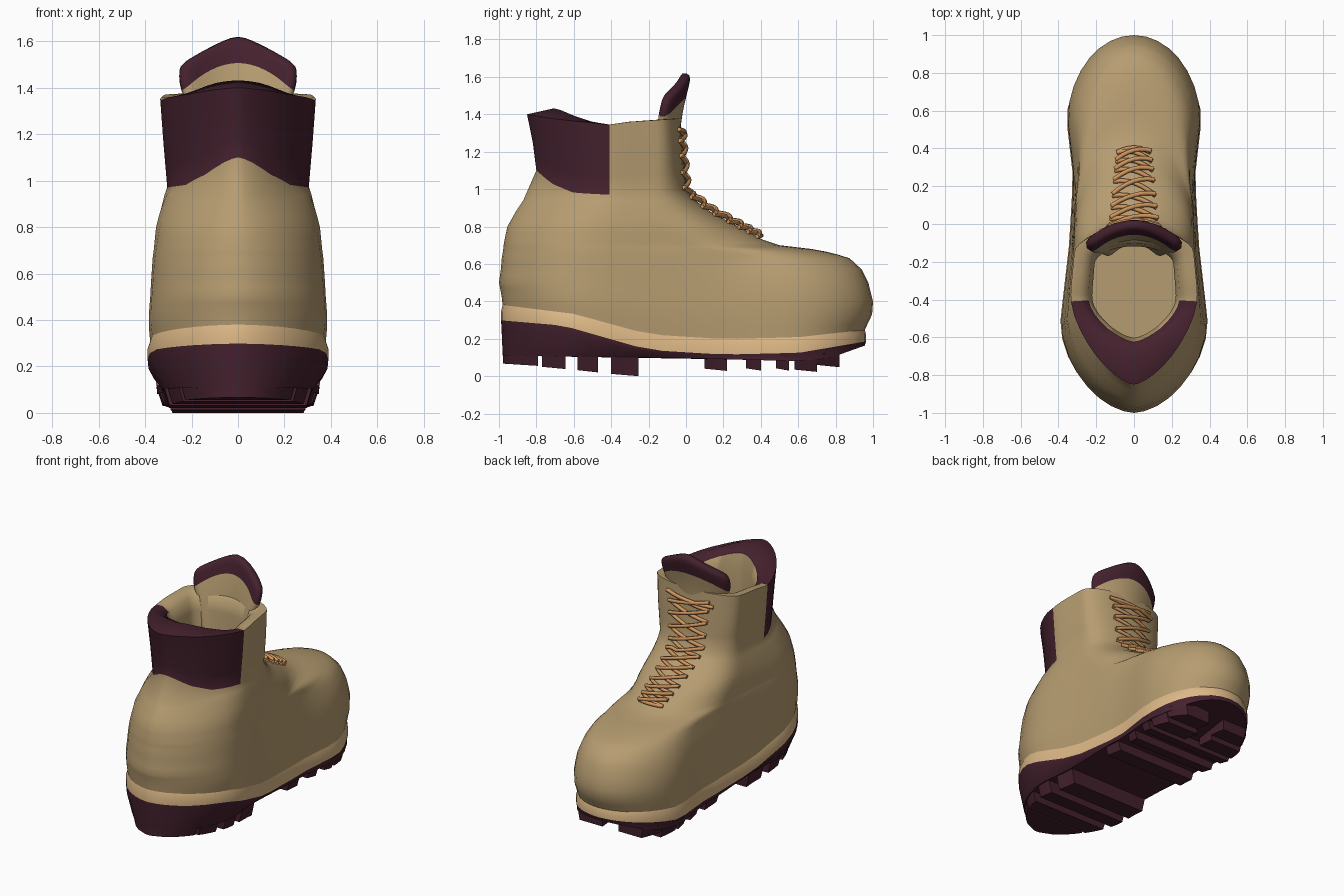
import bpy, bmesh, math

if "Cube" in bpy.data.objects:
    bpy.data.objects.remove(bpy.data.objects["Cube"])

# ---------- colours ----------
def material(name, rgb):
    m = bpy.data.materials.new(name)
    m.diffuse_color = (*rgb, 1)
    m.use_nodes = True
    m.node_tree.nodes["Principled BSDF"].inputs["Base Color"].default_value = m.diffuse_color
    return m

TAN = material("tan_leather", (0.47, 0.335, 0.165))
DARK = material("dark_plum", (0.058, 0.015, 0.027))
WELT = material("pale_welt", (0.72, 0.48, 0.24))
LACE = material("orange_lace", (0.62, 0.30, 0.11))

# ---------- helpers ----------
def table(rows, t):
    """Linear lookup; returns a list of the columns after the first."""
    if t <= rows[0][0]:
        return list(rows[0][1:])
    for a, b in zip(rows, rows[1:]):
        if t <= b[0]:
            f = (t - a[0]) / (b[0] - a[0])
            return [p + (q - p) * f for p, q in zip(a[1:], b[1:])]
    return list(rows[-1][1:])

def clamp(t):
    return min(1, max(0, t))

# height: back y, front y, front rounding depth, half width
BODY = [(.20, -.98, .955, .45, .378), (.30, -.985, .995, .48, .384), (.38, -.99, 1.0, .48, .384),
        (.50, -1.0, .975, .48, .378), (.57, -.99, .94, .48, .374), (.63, -.985, .875, .47, .37),
        (.66, -.98, .78, .47, .368), (.68, -.977, .67, .47, .366),
        (.70, -.975, .50, .45, .363), (.73, -.97, .41, .42, .36), (.80, -.955, .28, .36, .353),
        (.88, -.91, .13, .27, .335), (.94, -.87, .05, .2, .318), (1.0, -.80, .0, .15, .305),
        (1.2, -.82, -.02, .12, .322), (1.38, -.85, -.03, .12, .335)]
FOOT_W = [(-.5, 1), (-.1, .88), (.25, .83), (.57, .925), (1, .925)]
SHAFT_W = [(-.5, 1), (-.35, 1), (-.1, .93)]
WELT_TOP = [(-1, .38), (-.6, .33), (-.2, .22), (.2, .195), (.6, .205), (.95, .245)]
WELT_LOW = [(-1, .30), (-.65, .27), (-.2, .14), (.2, .115), (.6, .125), (.95, .185)]
SOLE_LOW = [(-1, .11), (-.3, .10), (.05, .095), (.6, .08), (.75, .09), (.96, .165)]
SOLE_TAPER = [(-.3, .82), (.1, .97)]
TOP = [(-.85, 1.40), (-.7, 1.375), (-.41, 1.345), (-.3, 1.36), (0, 1.38)]
COLLAR_LOW = [(-.8, 1.10), (-.72, 1.03), (-.6, .98), (-.41, .97), (0, 1.0)]
SPLIT, NB, NF = -.41, 9, 15
N = NB + NF

def half_width(y, z):
    yb, yf, d, w = table(BODY, z)
    s = clamp((z - .7) / .3)
    w *= table(FOOT_W, y)[0] * (1 - s) + table(SHAFT_W, y)[0] * s
    w *= 1 - .13 * clamp((y - .1) / .4) * clamp((z - .42) / .22) ** 2   # rounder toe box
    if y > yf - d:
        w *= math.sqrt(clamp(1 - ((y - yf + d) / d) ** 2))
    back = min(.45, -.4 - yb)
    if y < yb + back:                                                    # slightly pointed heel
        e = 1.75 - .25 * s
        w *= (1 - clamp((yb + back - y) / back) ** e) ** (1 / e)
    return w

def outline(z, height, scale=1.0, taper=None):
    """Closed plan outline of the boot at nominal height z."""
    yb, yf = table(BODY, z)[:2]
    ys = [yb + (SPLIT - yb) * (1 - math.cos(i / NB * math.pi / 2)) for i in range(NB)]
    ys += [SPLIT + (yf - SPLIT) * math.sin(i / NF * math.pi / 2) for i in range(NF + 1)]
    right = [(half_width(y, z) * scale * (taper(y) if taper else 1),
              y * (1 + (scale - 1) * .3), height(y)) for y in ys]
    return right + [(-x, y, h) for x, y, h in right[-2:0:-1]]

def build(name, bm, mats, angle=40):
    bmesh.ops.recalc_face_normals(bm, faces=bm.faces)
    me = bpy.data.meshes.new(name)
    bm.to_mesh(me)
    bm.free()
    for m in mats:
        me.materials.append(m)
    ob = bpy.data.objects.new(name, me)
    bpy.context.collection.objects.link(ob)
    bpy.ops.object.select_all(action='DESELECT')
    ob.select_set(True)
    bpy.context.view_layer.objects.active = ob
    bpy.ops.object.shade_smooth_by_angle(angle=math.radians(angle))
    return ob

def loft(name, rings, mats, rule=lambda r, k: 0, angle=40):
    bm = bmesh.new()
    vs = [[bm.verts.new(p) for p in ring] for ring in rings]
    n = len(rings[0])
    for r in range(len(vs) - 1):
        for k in range(n):
            q = (k + 1) % n
            f = bm.faces.new((vs[r][k], vs[r][q], vs[r + 1][q], vs[r + 1][k]))
            f.material_index = rule(r, k)
    bm.faces.new(vs[0])
    bm.faces.new(vs[-1])
    return build(name, bm, mats, angle)

# ---------- upper: stacked outlines, then over the rim and down inside ----------
top = lambda y: table(WELT_TOP, y)[0]
low = lambda y: table(WELT_LOW, y)[0]
base = lambda y: table(SOLE_LOW, y)[0]
taper = lambda y: table(SOLE_TAPER, y)[0]
rings = []
for z in [.20, .25, .30, .38, .44]:
    rings.append(outline(z, lambda y: top(y) + (z - .2) / .3 * (.5 - top(y))))
for z in [.50, .54, .57, .60, .63, .65, .665, .68, .69, .70, .715, .73, .76, .80, .84, .88, .91, .94]:
    rings.append(outline(z, lambda y: z))
collar_start = len(rings)
for t in [0, .25, .5, .75, 1]:
    rings.append(outline(1 + .38 * t, lambda y: table(COLLAR_LOW, y)[0] * (1 - t) + table(TOP, y)[0] * t))
rim = rings[-1]

def inner(sx, back, front, drop=0, floor=None, raised=0):
    return [(x * sx, -.4 + (y + .4) * (back if y < -.4 else front),
             z - drop + raised * clamp((-.55 - y) / .25) if floor is None else floor) for x, y, z in rim]

rings += [inner(.86, .68, .92, 0, None, .032), inner(.72, .5, .8, .03, None, .02),
          inner(.66, .45, .76, .12), inner(.66, .5, .76, 0, .9), inner(.7, .65, .76, 0, .45)]

def collar_rule(r, k):
    at_back = k < NB or k >= 2 * N - NB
    return 1 if at_back and collar_start <= r < collar_start + 6 else 0

loft("boot_upper", rings, [TAN, DARK], collar_rule, 50)

# ---------- welt band and sole ----------
loft("welt", [outline(.2, low, 1.03), outline(.2, lambda y: low(y) * .4 + top(y) * .6, 1.03),
              outline(.2, lambda y: top(y) + .004, 1.0)], [WELT])
loft("sole", [outline(.2, base, 1.0, lambda y: taper(y) + .05),
              outline(.2, lambda y: base(y) * .3 + low(y) * .7, 1.02),
              outline(.2, low, 1.03)], [DARK])

# ---------- tread lugs: bars following the sole outline ----------
def lug(name, y0, y1, bottom, inner_x=None):
    ys = [y0 + (y1 - y0) * i / 5 for i in range(6)]
    for side in ((1,) if inner_x is None else (1, -1)):
        layers = []
        for grow, lower in ((.05, False), (-.03, True)):
            pts = []
            for i, y in enumerate(ys):
                x = half_width(y, .2) * (taper(y) + grow)
                pts.append((x * side, y, bottom - .012 * i / 5 if lower else base(y) + .03))
            far = [((-x if inner_x is None else inner_x * side), y, z) for x, y, z in pts[::-1]]
            layers.append(pts + far)
        loft(name, layers, [DARK], angle=30)

for i, (a, b, z) in enumerate([(-.978, -.79, .067), (-.77, -.645, .05), (-.58, -.47, .032), (-.40, -.255, .012)]):
    lug("heel_lug_%d" % i, a, b, z)
for i, (a, b, z) in enumerate([(.10, .22, .04), (.32, .40, .042), (.48, .55, .042)]):
    lug("forefoot_lug_%d" % i, a, b, z)
lug("toe_lug", .58, .70, .035, .06)
lug("toe_tip_lug", .70, .82, .06, .06)

# ---------- tongue: curved padded sheet with a dark top ----------
bm = bmesh.new()
grid = []
for row in range(8):
    line = []
    for col in range(9):
        u = col / 4 - 1
        arch, peak = 1.51 - .12 * u * u, 1.63 - .13 * abs(u) ** 1.2
        z = 1.0 + (arch - 1.0) * row / 5 if row <= 5 else arch + (peak - arch) * (row - 5) / 2
        w = table([(1.0, .15), (1.3, .20), (1.4, .255)], z)[0]
        yc = table([(1.0, -.08), (1.38, -.055), (1.63, .005)], z)[0]
        line.append(bm.verts.new((u * w, yc - .085 * u * u, z)))
    grid.append(line)
for r in range(7):
    for c in range(8):
        f = bm.faces.new((grid[r][c], grid[r][c + 1], grid[r + 1][c + 1], grid[r + 1][c]))
        f.material_index = 1 if r >= 5 else 0
tongue = build("tongue", bm, [TAN, DARK], 60)
mod = tongue.modifiers.new("padding", 'SOLIDIFY')
mod.thickness, mod.offset = .06, 0
tongue.modifiers.new("soften", 'SUBSURF').levels = 1

# ---------- laces: crossed cords lying on the front surface ----------
def on_front(x, z, lift):
    yf, d, w = table(BODY, z)[1:]
    y = yf - d + d * math.sqrt(clamp(1 - (x / (w * .85)) ** 2))
    slope = 1 if z < .97 else 0
    return (x, y + lift, z + lift * slope)

cords = bpy.data.curves.new("laces", 'CURVE')
cords.dimensions = '3D'
cords.bevel_depth = .012
cords.bevel_resolution = 1
cords.use_fill_caps = True

def cord(x0, z0, x1, z1, lift):
    sp = cords.splines.new('POLY')
    sp.points.add(6)
    for i, p in enumerate(sp.points):
        t = i / 6
        bow = .006 * math.sin(math.pi * t)
        p.co = (*on_front(x0 + (x1 - x0) * t, z0 + (z1 - z0) * t, lift + bow), 1)

levels = [.74, .765, .79, .82, .86, .90, .95, 1.01, 1.09, 1.18, 1.26, 1.32]
for i, (a, b) in enumerate(zip(levels, levels[1:])):
    h0, h1 = .09 + .006 * i, .096 + .006 * i
    cord(-h0, a, h1, b, .006)
    cord(h0, a, -h1, b, .016)
cord(-.18, 1.29, .17, 1.32, .014)
cord(-.09, .74, .09, .74, .006)
laces = bpy.data.objects.new("laces", cords)
cords.materials.append(LACE)
bpy.context.collection.objects.link(laces)
